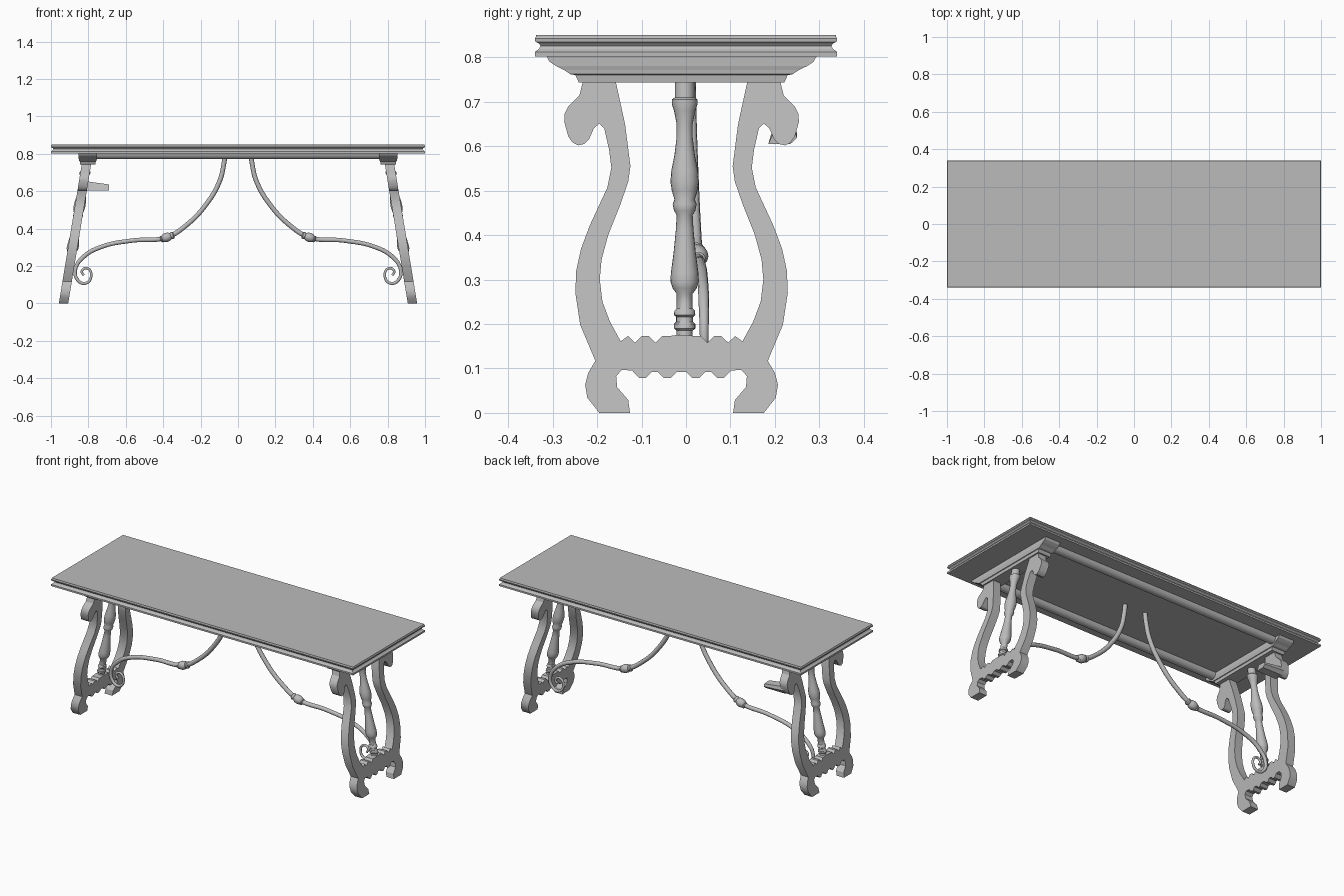
import bpy, bmesh, math
from mathutils import Matrix, Vector

cube = bpy.data.objects.get("Cube")
if cube:
    bpy.data.objects.remove(cube, do_unlink=True)

grey = bpy.data.materials.new("plain_grey")
grey.use_nodes = True
grey.diffuse_color = (0.5, 0.5, 0.5, 1)
grey.node_tree.nodes["Principled BSDF"].inputs["Base Color"].default_value = (0.5, 0.5, 0.5, 1)

MID = -0.01      # the leg frames sit slightly off centre in y
FOOT_X = 0.933   # leg centre at the floor
LEAN = -0.165    # inward lean of the legs per unit height


def finish(name, bm, matrix=Matrix(), smooth=None):
    """Turn a bmesh into a named, shaded object."""
    bm.transform(matrix)
    bmesh.ops.recalc_face_normals(bm, faces=bm.faces)
    mesh = bpy.data.meshes.new(name)
    bm.to_mesh(mesh)
    bm.free()
    obj = bpy.data.objects.new(name, mesh)
    bpy.context.collection.objects.link(obj)
    mesh.materials.append(grey)
    if smooth:
        bpy.ops.object.select_all(action='DESELECT')
        obj.select_set(True)
        bpy.context.view_layer.objects.active = obj
        bpy.ops.object.shade_smooth_by_angle(angle=math.radians(smooth))
    return obj


def loft(name, rings, matrix=Matrix(), smooth=None):
    """Skin equal-length rings of points and cap both ends."""
    bm = bmesh.new()
    loops = [[bm.verts.new(p) for p in ring] for ring in rings]
    n = len(loops[0])
    for a, b in zip(loops, loops[1:]):
        for i in range(n):
            j = (i + 1) % n
            bm.faces.new((a[i], a[j], b[j], b[i]))
    bm.faces.new(loops[0])
    bm.faces.new(loops[-1])
    return finish(name, bm, matrix, smooth)


def stacked_rectangles(name, steps, matrix=Matrix()):
    """Moulded block from (height, half width, half depth) steps."""
    return loft(name, [[(-w, -d, z), (w, -d, z), (w, d, z), (-w, d, z)]
                       for z, w, d in steps], matrix)


def turned(name, profile, matrix=Matrix(), sides=20):
    """Lathe a (height, radius) profile around z."""
    angles = [math.tau * i / sides for i in range(sides)]
    return loft(name, [[(r * math.cos(a), r * math.sin(a), z) for a in angles]
                       for z, r in profile], matrix, 40)


def slab(name, outline, x0, x1, matrix=Matrix(), smooth=None):
    """Extrude a (y, z) outline along x."""
    return loft(name, [[(x, y, z) for y, z in outline] for x in (x0, x1)], matrix, smooth)


def lean(side, y):
    """Shear that tilts a part inward and moves it to its end of the table."""
    m = Matrix.Translation((side * FOOT_X, y, 0))
    m[0][2] = side * LEAN
    return m


# Table top with a grooved edge
edge = [(.802, 0), (.812, 0), (.819, .009), (.826, .013), (.831, .009),
        (.835, .001), (.842, 0), (.847, .003), (.85, .003)]
stacked_rectangles("table_top", [(z, 1 - i, .34 - i) for z, i in edge])

# Half of the lyre-shaped end frame, outer side from the top to the foot
outer = [(.221, .75), (.23, .714), (.243, .701), (.255, .689), (.263, .673), (.264, .655),
         (.255, .622), (.245, .608), (.233, .602), (.219, .605), (.208, .616),
         (.197, .641), (.185, .651), (.174, .64), (.163, .592), (.158, .552),
         (.167, .507), (.206, .423), (.226, .37), (.237, .32), (.239, .27),
         (.228, .198), (.194, .117), (.21, .09), (.217, .063), (.212, .034),
         (.185, 0), (.116, 0), (.12, .029), (.145, .058), (.147, .083),
         (.134, .097), (.111, .095)]
inner = [(.137, .161), (.161, .205), (.178, .25), (.184, .3), (.18, .345), (.165, .4),
         (.138, .468), (.12, .52), (.115, .555), (.127, .649), (.149, .75)]
# Scalloped edges of the lower rail
under = [(.095 - .014 * i, .078 if i % 4 < 2 else .092) for i in range(7)]
over = [(.012 + .0155 * i, .173 if i % 3 else .158) for i in range(1, 8)]
over = [(.012, .175)] + over
half = outer + under + over + inner


def frame_outline():
    """Closed outline: foot side, mirrored foot side, then the inner opening."""
    low, high = outer + under, over + inner
    flip = lambda pts: [(-y, z) for y, z in reversed(pts)]
    return low + flip(low) + flip(high) + high


spindle = [(.165, .018), (.185, .018), (.19, .024), (.2, .024), (.205, .019),
           (.216, .019), (.22, .024), (.23, .023), (.235, .018), (.268, .018),
           (.28, .027), (.295, .032), (.315, .031), (.36, .025), (.41, .02),
           (.445, .018), (.455, .024), (.47, .027), (.48, .023), (.5, .029),
           (.52, .032), (.545, .03), (.58, .023), (.62, .018), (.65, .018),
           (.68, .024), (.695, .029), (.705, .029), (.71, .022), (.75, .022)]
cap_steps = [(.743, .041, .231), (.76, .043, .239), (.762, .047, .25), (.772, .048, .265),
             (.78, .05, .282), (.79, .05, .297), (.803, .05, .304)]

# Wrought stretcher path in (x, z) with wire radius
iron = [(.068, .803, .013), (.075, .75, .013), (.098, .655, .013), (.17, .53, .013),
        (.278, .417, .013), (.38, .354, .013), (.57, .336, .012), (.73, .303, .012),
        (.825, .25, .012), (.87, .18, .01), (.855, .123, .009), (.815, .108, .008),
        (.785, .145, .007), (.805, .188, .007), (.835, .172, .007), (.825, .15, .006)]


def iron_y(x):
    return .004 + .045 * min(x, .85) ** .6 - .004


for side, label in ((1, "left"), (-1, "right")):
    slab(f"{label}_end_frame", frame_outline(), -.025, .025, lean(side, MID), 30)
    turned(f"{label}_spindle", spindle, lean(side, -.003))
    stacked_rectangles(f"{label}_crossbar", cap_steps,
                       Matrix.Translation((side * .803, MID, 0)))

    # Curved iron stretcher ending in a scroll
    curve = bpy.data.curves.new(f"{label}_iron_stretcher", 'CURVE')
    curve.dimensions = '3D'
    curve.bevel_depth = 1
    curve.bevel_resolution = 3
    curve.resolution_u = 7
    curve.use_fill_caps = True
    spline = curve.splines.new('BEZIER')
    spline.bezier_points.add(len(iron) - 1)
    for point, (x, z, r) in zip(spline.bezier_points, iron):
        point.co = (side * x, iron_y(x), z)
        point.radius = r
        point.handle_left_type = point.handle_right_type = 'AUTO'
    curve.materials.append(grey)
    bpy.context.collection.objects.link(bpy.data.objects.new(curve.name, curve))

    # Knob threaded on the stretcher
    aim = Vector((side, .05, -.35)).to_track_quat('Z', 'Y').to_matrix().to_4x4()
    place = Matrix.Translation((side * .38, iron_y(.38), .354))
    turned(f"{label}_stretcher_knob",
           [(-.04, .013), (-.035, .019), (-.028, .019), (-.022, .016), (-.012, .023),
            (.005, .025), (.02, .021), (.026, .016), (.03, .019), (.036, .013)], place @ aim, 16)

# Long rounded rails beneath the top
for side, label in ((1, "back"), (-1, "front")):
    arc = [(MID + side * .245 + .028 * math.cos(a), .803 - .031 * math.sin(a))
           for a in (math.pi * i / 8 for i in range(9))]
    slab(f"{label}_rail", arc, -.8, .8, smooth=40)

# Tapered peg reaching inward from one scroll
tip = [(.185, .605), (.235, .605), (.25, .625), (.245, .645), (.2, .65)]
rings = [[(x, y, .605 + (z - .605) * k) for y, z in tip] for x, k in ((-.82, 1.1), (-.69, .7))]
loft("scroll_peg", rings)
